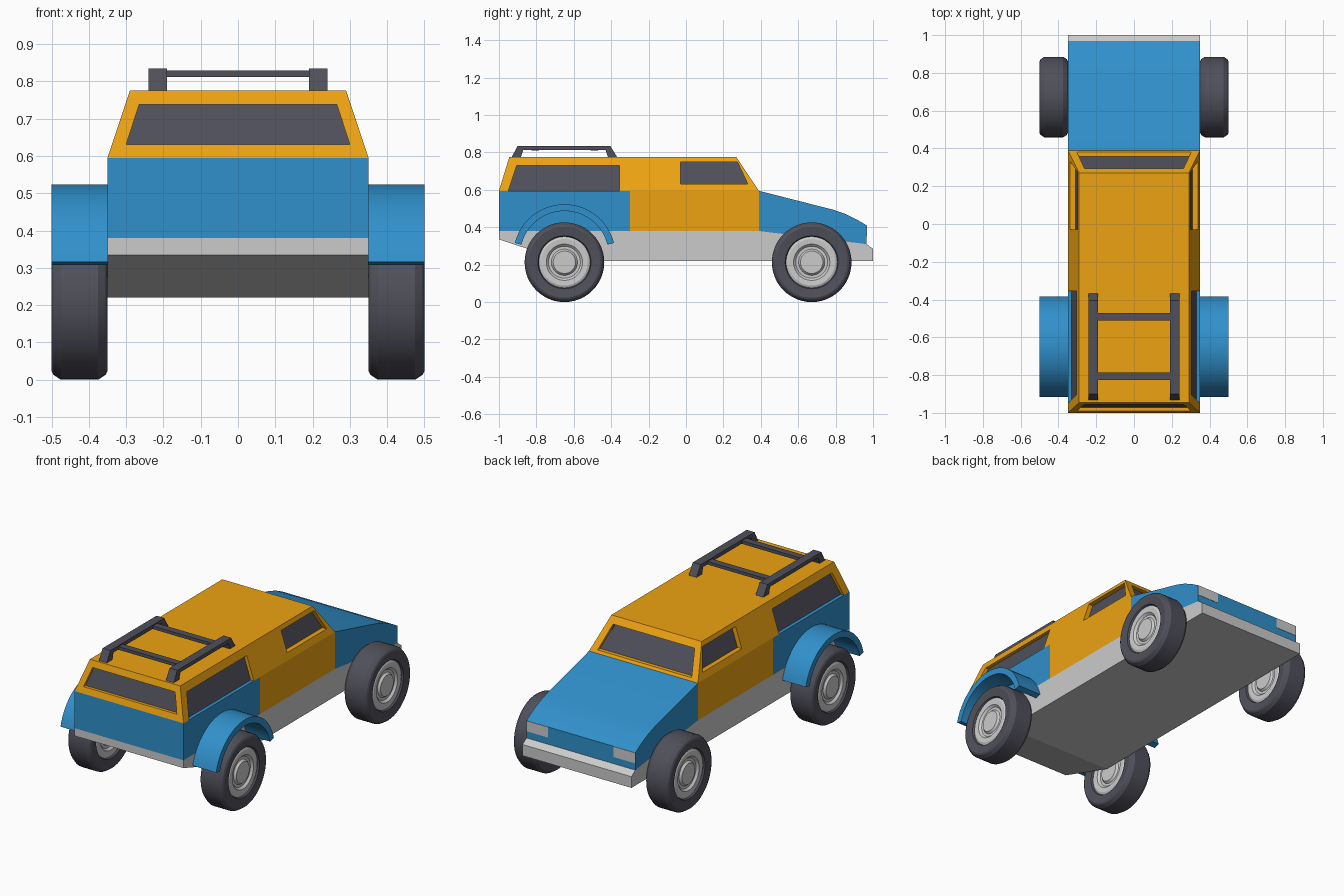
import bpy, bmesh
from math import sin, cos, pi, radians

if "Cube" in bpy.data.objects:
    bpy.data.objects.remove(bpy.data.objects["Cube"])


def material(name, rgb):
    m = bpy.data.materials.new(name)
    m.diffuse_color = (*rgb, 1)
    m.use_nodes = True
    m.node_tree.nodes["Principled BSDF"].inputs["Base Color"].default_value = m.diffuse_color
    return m


BLUE = material("blue_paint", (0.03, 0.28, 0.60))
ORANGE = material("orange_paint", (0.85, 0.37, 0.006))
DARK = material("dark_rubber", (0.08, 0.08, 0.105))


def add(name, bm, mat=None, smooth=False):
    bmesh.ops.recalc_face_normals(bm, faces=bm.faces)
    me = bpy.data.meshes.new(name)
    bm.to_mesh(me)
    bm.free()
    ob = bpy.data.objects.new(name, me)
    bpy.context.collection.objects.link(ob)
    if mat:
        me.materials.append(mat)
    if smooth:
        bpy.ops.object.select_all(action='DESELECT')
        ob.select_set(True)
        bpy.context.view_layer.objects.active = ob
        bpy.ops.object.shade_smooth_by_angle(angle=radians(25))
    return ob


def loft(bm, a, b):
    """Closed solid between two matching outlines."""
    va, vb = [bm.verts.new(p) for p in a], [bm.verts.new(p) for p in b]
    bm.faces.new(va)
    bm.faces.new(vb[::-1])
    for i in range(len(va)):
        j = (i + 1) % len(va)
        bm.faces.new((va[i], vb[i], vb[j], va[j]))


def prism(name, profile, x0, x1, mat=None, smooth=False):
    """Side profile (y, z) extruded across x."""
    bm = bmesh.new()
    loft(bm, [(x0, y, z) for y, z in profile], [(x1, y, z) for y, z in profile])
    return add(name, bm, mat, smooth)


def rect(y0, y1, z0, z1):
    return [(y0, z0), (y1, z0), (y1, z1), (y0, z1)]


def wheel_part(name, profile, cx, cy, mat=None, n=48):
    """Revolve (x, r) outline about the axle; r = 0 points become poles."""
    bm = bmesh.new()
    rings = []
    for x, r in profile:
        if r == 0:
            rings.append([bm.verts.new((cx + x, cy, WZ))] * n)
        else:
            rings.append([bm.verts.new((cx + x, cy + r * cos(2 * pi * k / n),
                                        WZ + r * sin(2 * pi * k / n))) for k in range(n)])
    closed = profile[0][1] > 0
    pairs = list(zip(rings, rings[1:] + rings[:1])) if closed else list(zip(rings, rings[1:]))
    for a, b in pairs:
        for k in range(n):
            j = (k + 1) % n
            bm.faces.new(list(dict.fromkeys((a[k], a[j], b[j], b[k]))))
    add(name, bm, mat, True)


# Chassis with upswept end and stepped bumper
prism("chassis", [(-1, 0.38), (-1, 0.335), (-0.65, 0.22), (1, 0.22), (1, 0.285),
                  (0.965, 0.31), (0.39, 0.38)], -0.35, 0.35)

# Lower body panels
prism("rear_body", rect(-1, -0.3, 0.38, 0.595), -0.35, 0.35, BLUE)
prism("door_body", rect(-0.3, 0.39, 0.38, 0.595), -0.35, 0.35, ORANGE)
prism("hood", [(0.39, 0.38), (0.39, 0.595), (0.79, 0.493), (0.85, 0.472), (0.91, 0.443),
               (0.965, 0.411), (0.965, 0.31)], -0.35, 0.35, BLUE, True)
for s, side in ((1, "right"), (-1, "left")):
    prism(f"headlight_{side}", rect(0.95, 0.967, 0.35, 0.41), s * 0.21, s * 0.349)

# Cabin, tapered towards the roof
bm = bmesh.new()
loft(bm, [(-0.35, -1, 0.595), (0.35, -1, 0.595), (0.35, 0.39, 0.595), (-0.35, 0.39, 0.595)],
     [(-0.29, -0.945, 0.775), (0.29, -0.945, 0.775), (0.29, 0.27, 0.775), (-0.29, 0.27, 0.775)])
cabin = add("cabin", bm, ORANGE)


# Window planes: outline point plus inward depth -> position on the sloped wall
def side_wall(s):
    return lambda y, z, d: (s * (0.35 - (z - 0.595) / 3 - d), y, z)


def rear_wall(x, z, d):
    return (x, -1 + (z - 0.595) * 0.055 / 0.18 + d, z)


def front_wall(x, z, d):
    return (x, 0.39 - (z - 0.595) * 0.12 / 0.18 - d, z)


door_win = [(-0.03, 0.632), (0.33, 0.632), (0.275, 0.75), (-0.03, 0.75)]
quarter_win = [(-0.958, 0.57), (-0.355, 0.57), (-0.355, 0.73), (-0.905, 0.73)]
windows = [
    ("door_window_right", side_wall(1), door_win, 0.03),
    ("door_window_left", side_wall(-1), door_win, 0.03),
    ("quarter_window_right", side_wall(1), quarter_win, 0.022),
    ("quarter_window_left", side_wall(-1), quarter_win, 0.022),
    ("rear_window", rear_wall, [(-0.3, 0.63), (0.3, 0.63), (0.265, 0.738), (-0.265, 0.738)], 0.02),
    ("windshield", front_wall, [(-0.302, 0.61), (0.302, 0.61), (0.262, 0.738), (-0.262, 0.738)], 0.025),
]
cut = bmesh.new()
for name, wall, pts, depth in windows:
    loft(cut, [wall(u, z, depth) for u, z in pts], [wall(u, z, -0.05) for u, z in pts])
    bm = bmesh.new()
    loft(bm, [wall(u, z, depth - 0.002) for u, z in pts], [wall(u, z, depth + 0.015) for u, z in pts])
    add(name, bm, DARK)
cutter = add("window_cutter", cut)
cutter.hide_render = True

# Recess the windows, then drop the cutter
mod = cabin.modifiers.new("windows", 'BOOLEAN')
mod.operation, mod.solver, mod.object = 'DIFFERENCE', 'EXACT', cutter
bpy.ops.object.select_all(action='DESELECT')
cabin.select_set(True)
bpy.context.view_layer.objects.active = cabin
bpy.ops.object.modifier_apply(modifier=mod.name)
bpy.data.objects.remove(cutter)

# Roof rack
rail = [(-0.935, 0.77), (-0.9, 0.835), (-0.405, 0.835), (-0.365, 0.77),
        (-0.415, 0.77), (-0.43, 0.813), (-0.87, 0.813), (-0.885, 0.77)]
for s, side in ((1, "right"), (-1, "left")):
    prism(f"rack_rail_{side}", rail, s * 0.19, s * 0.24, DARK)
for i, y in enumerate((-0.805, -0.49)):
    prism(f"rack_crossbar_{i + 1}", rect(y - 0.02, y + 0.02, 0.811, 0.829), -0.195, 0.195, DARK)

# Wheels: rubber ring plus dished hub, both symmetric about the wheel centre
WZ = 0.213
half_tire = [(0.055, 0.135), (0.068, 0.142), (0.075, 0.19), (0.07, 0.2), (0.05, 0.213)]
tire = half_tire + [(-x, r) for x, r in reversed(half_tire)]
half_hub = [(0.062, 0), (0.062, 0.06), (0.05, 0.07), (0.05, 0.085), (0.062, 0.097),
            (0.064, 0.125), (0.058, 0.138)]
hub = half_hub + [(-x, r) for x, r in reversed(half_hub)]
arch = [14 + 152 * i / 24 for i in range(25)]
for s, side in ((1, "right"), (-1, "left")):
    for y, end in ((-0.65, "rear"), (0.672, "front")):
        wheel_part(f"{end}_tire_{side}", tire, s * 0.425, y, DARK)
        wheel_part(f"{end}_hub_{side}", hub, s * 0.425, y)
    # Arched fender over the rear wheel
    outline = [(-0.65 + r * cos(radians(a)), 0.25 + r * sin(radians(a)))
               for r, angles in ((0.273, arch), (0.237, arch[::-1])) for a in angles]
    prism(f"rear_fender_{side}", outline, s * 0.345, s * 0.5, BLUE, True)
